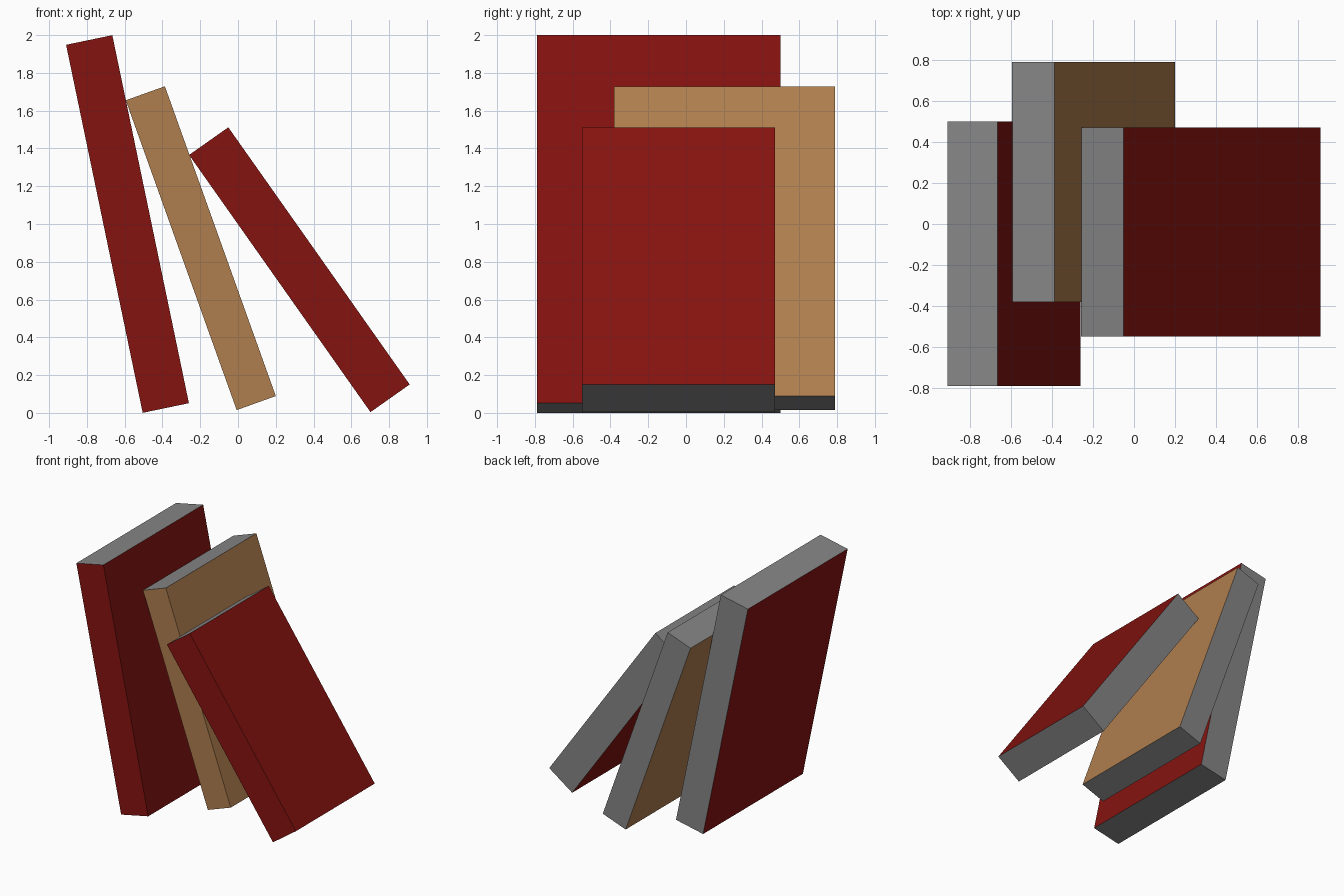
import bpy, bmesh
from math import radians
from mathutils import Matrix, Vector

if "Cube" in bpy.data.objects:
    bpy.data.objects.remove(bpy.data.objects["Cube"])


def material(name, rgb):
    m = bpy.data.materials.new(name)
    m.diffuse_color = (*rgb, 1)
    m.use_nodes = True
    m.node_tree.nodes["Principled BSDF"].inputs["Base Color"].default_value = m.diffuse_color
    return m


def shell(name, size, centre, lean, keep, mat):
    """Leaning box that keeps only the faces whose local normal passes keep()."""
    bm = bmesh.new()
    bmesh.ops.create_cube(bm, size=1)
    bm.normal_update()
    drop = [f for f in bm.faces if not keep(f.normal)]
    bmesh.ops.delete(bm, geom=drop, context='FACES')
    place = (Matrix.Translation(centre) @ Matrix.Rotation(radians(-lean), 4, 'Y')
             @ Matrix.Diagonal((*size, 1)))
    bm.transform(place)
    me = bpy.data.meshes.new(name)
    bm.to_mesh(me)
    bm.free()
    me.materials.append(mat)
    bpy.context.collection.objects.link(bpy.data.objects.new(name, me))


def is_cover(n):
    # spine faces the front, boards face left and right
    return n.y < -0.5 or abs(n.x) > 0.5


def book(name, thick, height, y0, y1, x, z, lean, mat):
    size = (thick, y1 - y0, height)
    centre = Vector((x, (y0 + y1) / 2, z))
    shell(name + "_cover", size, centre, lean, is_cover, mat)
    shell(name + "_pages", size, centre, lean, lambda n: not is_cover(n), paper)


red = material("red_cloth", (0.235, 0.0065, 0.005))
tan = material("tan_cloth", (0.43, 0.21, 0.077))
paper = material("grey_paper", (0.24, 0.24, 0.24))

# three books leaning to the left
book("tall_book", 0.25, 1.99, -0.79, 0.50, -0.585, 1.0, 11.76, red)
book("middle_book", 0.22, 1.742, -0.38, 0.79, -0.197, 0.872, 19.7, tan)
book("short_book", 0.254, 1.666, -0.55, 0.47, 0.325, 0.758, 35.2, red)
